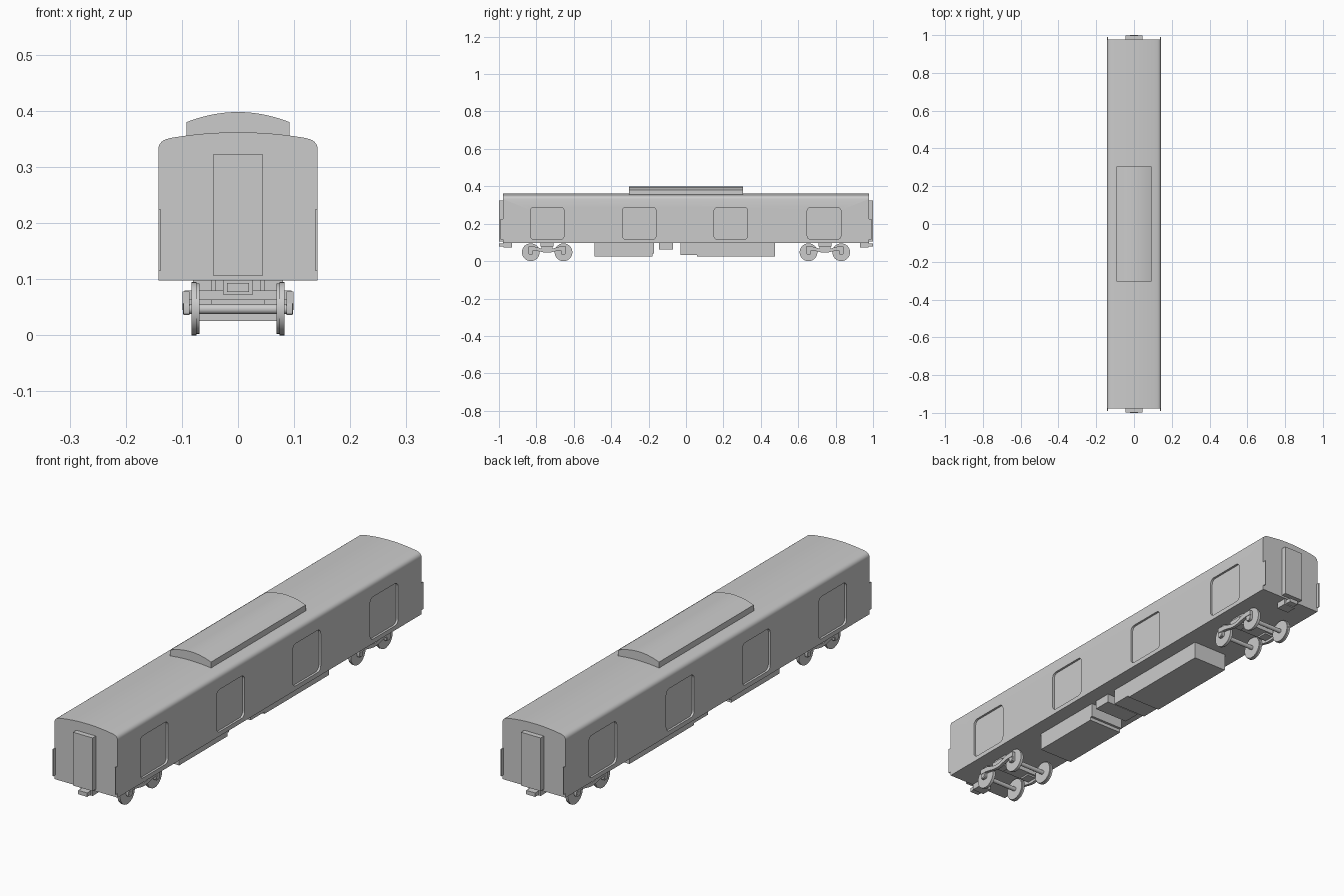
import bpy, bmesh, math

if "Cube" in bpy.data.objects:
    bpy.data.objects.remove(bpy.data.objects["Cube"])


def finish(name, bm, smooth=True):
    bmesh.ops.recalc_face_normals(bm, faces=bm.faces)
    me = bpy.data.meshes.new(name)
    bm.to_mesh(me)
    bm.free()
    ob = bpy.data.objects.new(name, me)
    bpy.context.collection.objects.link(ob)
    if smooth:
        shade(ob)
    return ob


def shade(ob):
    bpy.ops.object.select_all(action='DESELECT')
    ob.select_set(True)
    bpy.context.view_layer.objects.active = ob
    bpy.ops.object.shade_smooth_by_angle(angle=math.radians(30))


def add_prism(bm, pts, axis, a, b):
    """Extrude a profile: (x, z) points along y, or (y, z) points along x."""
    place = (lambda p, t: (p[0], t, p[1])) if axis == 'y' else (lambda p, t: (t, p[0], p[1]))
    lo = [bm.verts.new(place(p, a)) for p in pts]
    hi = [bm.verts.new(place(p, b)) for p in pts]
    bm.faces.new(lo)
    bm.faces.new(hi[::-1])
    n = len(pts)
    for i in range(n):
        j = (i + 1) % n
        bm.faces.new((lo[i], lo[j], hi[j], hi[i]))


def prism(name, pts, axis, a, b):
    bm = bmesh.new()
    add_prism(bm, pts, axis, a, b)
    return finish(name, bm)


def box(name, x0, x1, y0, y1, z0, z1):
    return prism(name, [(x0, z0), (x1, z0), (x1, z1), (x0, z1)], 'y', y0, y1)


def circle(cy, cz, r, n=32):
    return [(cy + r * math.cos(2 * math.pi * i / n), cz + r * math.sin(2 * math.pi * i / n))
            for i in range(n)]


def rounded_rect(y0, y1, z0, z1, r, n=6):
    pts = []
    for k, (cy, cz) in enumerate([(y1 - r, z1 - r), (y0 + r, z1 - r), (y0 + r, z0 + r), (y1 - r, z0 + r)]):
        for i in range(n + 1):
            t = math.pi / 2 * (k + i / n)
            pts.append((cy + r * math.cos(t), cz + r * math.sin(t)))
    return pts


# Car body: half roof profile mirrored, extruded along the length
half = [(0.142, 0.098), (0.142, 0.332)]
half += [(0.122 + 0.02 * math.cos(t), 0.332 + 0.0185 * math.sin(t))
         for t in [math.radians(d) for d in (15, 30, 45, 60, 75)]]
half += [(x, 0.362 - 0.0105 * (x / 0.122) ** 2) for x in (0.12, 0.1, 0.08, 0.06, 0.04, 0.02)]
profile = half + [(0, 0.362)] + [(-x, z) for x, z in reversed(half)]
body = prism("car_body", profile, 'y', -0.978, 0.978)

# Recessed side doors
bm = bmesh.new()
for yc in (-0.742, -0.25, 0.24, 0.738):
    for s in (-1, 1):
        add_prism(bm, rounded_rect(yc - 0.09, yc + 0.09, 0.116, 0.288, 0.02), 'x', s * 0.133, s * 0.16)
cutter = finish("door_cutter", bm, False)
cutter.hide_render = True
mod = body.modifiers.new("doors", 'BOOLEAN')
mod.object = cutter
mod.operation = 'DIFFERENCE'
mod.solver = 'EXACT'
bpy.context.view_layer.objects.active = body
bpy.ops.object.modifier_move_to_index(modifier="doors", index=0)
for m in list(body.modifiers):
    bpy.ops.object.modifier_apply(modifier=m.name)
bpy.data.objects.remove(cutter)
shade(body)

# Roof equipment hood
n = 16
arc = [(0.092 - 0.184 * i / n, 0.398 - 0.018 * (1 - 2 * i / n) ** 2) for i in range(n + 1)]
prism("roof_hood", [(-0.092, 0.34), (0.092, 0.34)] + arc, 'y', -0.305, 0.305)

# Underfloor equipment boxes
box("equipment_box_front", -0.078, 0.078, -0.49, -0.18, 0.026, 0.1)
box("equipment_box_front_lip", -0.078, 0.078, -0.18, -0.17, 0.04, 0.1)
box("equipment_box_middle", -0.078, 0.078, -0.145, -0.07, 0.062, 0.1)
box("equipment_box_rear_step", -0.078, 0.078, -0.03, 0.06, 0.034, 0.1)
box("equipment_box_rear", -0.078, 0.078, 0.06, 0.475, 0.026, 0.1)

for s, end in ((-1, "front"), (1, "rear")):
    # End gangway, corner plates and coupler
    box(end + "_gangway", -0.044, 0.044, *sorted((s * 0.97, s * 0.999)), 0.106, 0.323)
    for k, side in ((-1, "left"), (1, "right")):
        box(f"{end}_{side}_corner_plate", *sorted((k * 0.1385, k * 0.142)),
            *sorted((s * 0.97, s * 0.991)), 0.115, 0.225)
    box(end + "_coupler_mount", -0.027, 0.027, *sorted((s * 0.93, s * 0.975)), 0.073, 0.1)
    box(end + "_coupler", -0.02, 0.02, *sorted((s * 0.95, s * 1.0)), 0.077, 0.093)

    # Bogie: wheelsets
    c = s * 0.7425
    for d in (-0.0875, 0.0875):
        prism(end + "_axle", circle(c + d, 0.047, 0.009, 16), 'x', -0.098, 0.098)
        for k in (-1, 1):
            prism(end + "_wheel", circle(c + d, 0.0475, 0.0475), 'x', k * 0.074, k * 0.083)
            prism(end + "_wheel_flange_rim", circle(c + d, 0.0475, 0.045), 'x', k * 0.069, k * 0.075)

    # Bogie: wavy side frames with a low centre, and spring blocks
    steps = [-0.1 + 0.2 * i / 20 for i in range(21)]
    dip = [0.5 + 0.5 * math.cos(math.pi * min(abs(y) / 0.075, 1)) for y in steps]
    low = [(c + y, 0.057 - 0.012 * w) for y, w in zip(steps, dip)]
    top = [(c + y, 0.078 - 0.018 * w) for y, w in zip(steps, dip)]
    for k in (-1, 1):
        prism(end + "_bogie_side_frame", low + top[::-1], 'x', k * 0.086, k * 0.099)
        for d in (-0.0875, 0.0875):
            prism(end + "_axle_box", rounded_rect(c + d - 0.0125, c + d + 0.0125, 0.036, 0.062, 0.006, 3),
                  'x', k * 0.086, k * 0.097)
        box(end + "_bogie_spring", *sorted((k * 0.047, k * 0.095)), c - 0.022, c + 0.022, 0.056, 0.08)
        box(end + "_bogie_side_bearer", *sorted((k * 0.047, k * 0.08)), c - 0.035, c + 0.035, 0.079, 0.1)

    # Bogie: cross beam and centre pivot
    box(end + "_bogie_bolster", -0.095, 0.095, c - 0.03, c + 0.03, 0.063, 0.08)
    box(end + "_bogie_pivot", -0.04, 0.04, c - 0.025, c + 0.025, 0.079, 0.1)
